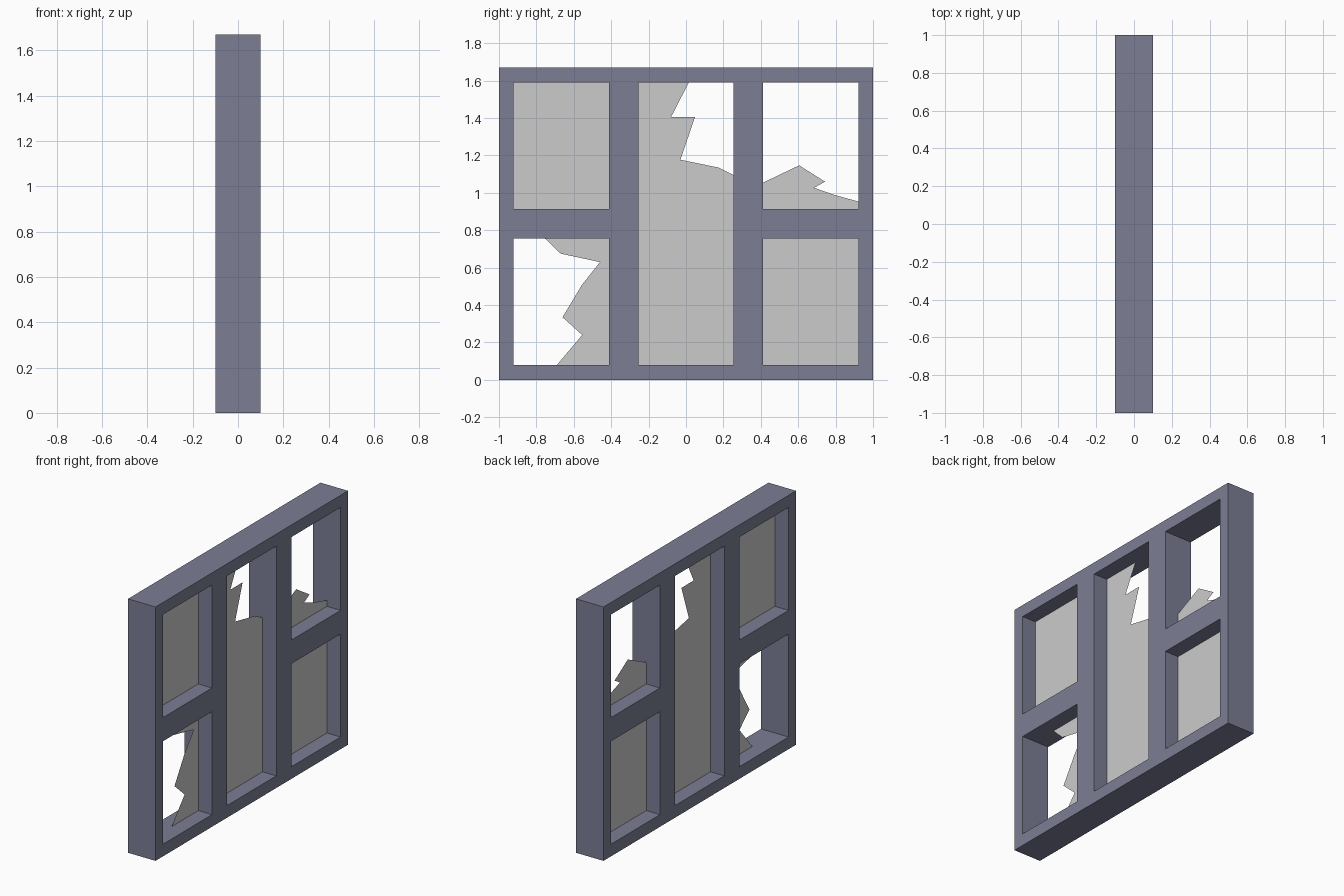
import bpy
from math import pi

if "Cube" in bpy.data.objects:
    bpy.data.objects.remove(bpy.data.objects["Cube"])

HALF_DEPTH = 0.1
HEIGHT = 1.67
# Opening limits across (y) and up (z)
LEFT, MIDDLE, RIGHT = (-0.923, -0.413), (-0.255, 0.255), (0.413, 0.923)
LOW, HIGH, FULL = (0.08, 0.757), (0.913, 1.59), (0.08, 1.59)


def rect(ys, zs):
    return [(ys[0], zs[0]), (ys[1], zs[0]), (ys[1], zs[1]), (ys[0], zs[1])]


def flat_shape(name, outlines, half_depth=0.0):
    """Filled outlines in the y/z plane, later outlines cut holes; thickened along x."""
    curve = bpy.data.curves.new(name, 'CURVE')
    curve.dimensions = '2D'
    curve.fill_mode = 'BOTH'
    curve.extrude = half_depth
    for pts in outlines:
        spline = curve.splines.new('POLY')
        spline.points.add(len(pts) - 1)
        for p, (y, z) in zip(spline.points, pts):
            p.co = (y, z, 0, 1)
        spline.use_cyclic_u = True
    obj = bpy.data.objects.new(name, curve)
    obj.rotation_euler = (pi / 2, 0, pi / 2)
    bpy.context.collection.objects.link(obj)
    bpy.ops.object.select_all(action='DESELECT')
    obj.select_set(True)
    bpy.context.view_layer.objects.active = obj
    bpy.ops.object.convert(target='MESH')
    obj = bpy.context.view_layer.objects.active
    obj.name = name
    bpy.ops.object.shade_flat()
    return obj


# Frame with five openings
openings = [rect(LEFT, LOW), rect(LEFT, HIGH), rect(MIDDLE, FULL),
            rect(RIGHT, LOW), rect(RIGHT, HIGH)]
frame = flat_shape("window_frame", [rect((-1, 1), (0, HEIGHT))] + openings, HALF_DEPTH)
paint = bpy.data.materials.new("frame_paint")
paint.diffuse_color = (0.2, 0.21, 0.3, 1)
paint.use_nodes = True
paint.node_tree.nodes["Principled BSDF"].inputs["Base Color"].default_value = paint.diffuse_color
frame.data.materials.clear()
frame.data.materials.append(paint)

# Intact panes
flat_shape("glass_upper_left", [rect(LEFT, HIGH)])
flat_shape("glass_lower_right", [rect(RIGHT, LOW)])

# Broken panes: frame corners followed by the jagged edge
flat_shape("broken_glass_lower_left", [[
    (LEFT[1], LOW[0]), (LEFT[1], LOW[1]),
    (-0.755, LOW[1]), (-0.67, 0.675), (-0.46, 0.63), (-0.555, 0.51),
    (-0.66, 0.335), (-0.555, 0.24), (-0.69, LOW[0])]])
flat_shape("broken_glass_middle", [[
    (MIDDLE[0], FULL[1]), (MIDDLE[0], FULL[0]), (MIDDLE[1], FULL[0]),
    (MIDDLE[1], 1.095), (0.175, 1.135), (-0.03, 1.177),
    (0.048, 1.405), (-0.08, 1.405), (0.015, FULL[1])]])
flat_shape("broken_glass_upper_right", [[
    (RIGHT[0], HIGH[0]), (RIGHT[1], HIGH[0]),
    (RIGHT[1], 0.953), (0.8, 0.987), (0.685, 1.027), (0.743, 1.06),
    (0.605, 1.147), (RIGHT[0], 1.055)]])
